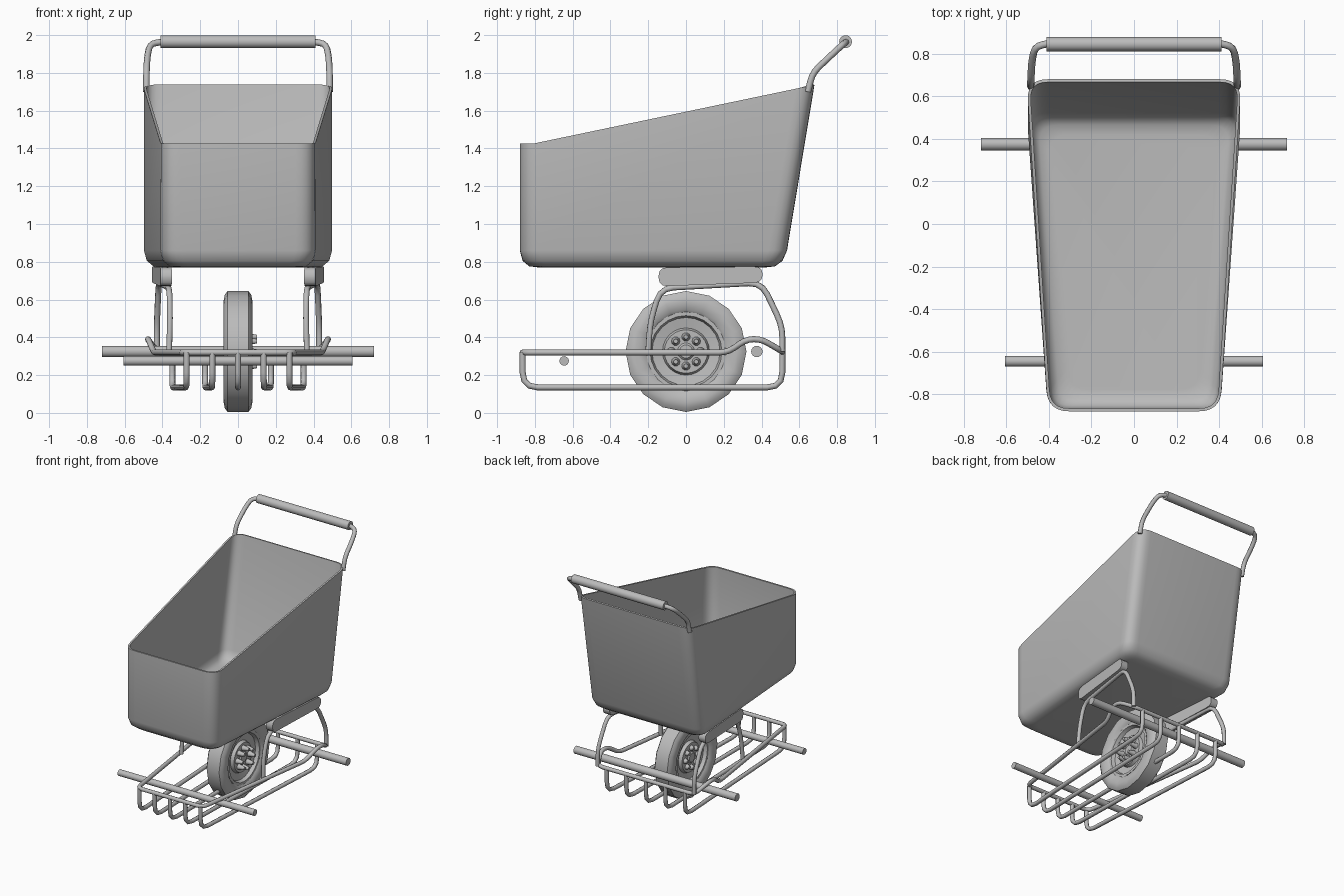
import bpy, bmesh, math
from mathutils import Vector

old = bpy.data.objects.get("Cube")
if old:
    bpy.data.objects.remove(old, do_unlink=True)

GREY = (0.5, 0.5, 0.5, 1)
mat = bpy.data.materials.new("plain grey")
mat.use_nodes = True
mat.diffuse_color = GREY
mat.node_tree.nodes["Principled BSDF"].inputs["Base Color"].default_value = GREY


def finish(obj, angle=40):
    obj.data.materials.clear()
    obj.data.materials.append(mat)
    bpy.ops.object.select_all(action='DESELECT')
    obj.select_set(True)
    bpy.context.view_layer.objects.active = obj
    bpy.ops.object.shade_smooth_by_angle(angle=math.radians(angle))
    return obj


def from_bmesh(name, bm, angle=40):
    bmesh.ops.recalc_face_normals(bm, faces=bm.faces)
    mesh = bpy.data.meshes.new(name)
    bm.to_mesh(mesh)
    bm.free()
    obj = bpy.data.objects.new(name, mesh)
    bpy.context.collection.objects.link(obj)
    return finish(obj, angle)


def rounded(points, radius, closed=False, steps=3):
    """Replace each corner of a path by a short arc."""
    pts = [Vector(p) for p in points]
    out = []
    for i, p in enumerate(pts):
        if not closed and i in (0, len(pts) - 1):
            out.append(p)
            continue
        a, b = pts[i - 1] - p, pts[(i + 1) % len(pts)] - p
        s = p + a.normalized() * min(radius, a.length * 0.45)
        e = p + b.normalized() * min(radius, b.length * 0.45)
        for k in range(steps + 1):
            t = k / steps
            out.append(s * (1 - t) ** 2 + p * 2 * t * (1 - t) + e * t * t)
    return out


def tube(name, points, r=0.016, bend=0.06, closed=False):
    curve = bpy.data.curves.new(name, 'CURVE')
    curve.dimensions = '3D'
    curve.bevel_depth = r
    curve.bevel_resolution = 2
    curve.use_fill_caps = True
    path = rounded(points, bend, closed)
    spline = curve.splines.new('POLY')
    spline.points.add(len(path) - 1)
    for sp, p in zip(spline.points, path):
        sp.co = (*p, 1)
    spline.use_cyclic_u = closed
    obj = bpy.data.objects.new(name, curve)
    bpy.context.collection.objects.link(obj)
    bpy.ops.object.select_all(action='DESELECT')
    obj.select_set(True)
    bpy.context.view_layer.objects.active = obj
    bpy.ops.object.convert(target='MESH')
    return finish(bpy.context.object, 50)


def rod(name, half, y, z, r, sides=16):
    bpy.ops.mesh.primitive_cylinder_add(vertices=sides, radius=r, depth=2 * half,
                                        location=(0, y, z), rotation=(0, math.pi / 2, 0))
    obj = bpy.context.object
    obj.name = name
    return finish(obj)


def lathe(name, profile, sides, z, angle=40):
    """Turn a closed (radius, x) profile round the wheel axle."""
    bm = bmesh.new()
    rings = []
    for i in range(sides):
        a = 2 * math.pi * i / sides
        rings.append([bm.verts.new((x, r * math.sin(a), z + r * math.cos(a))) for r, x in profile])
    n = len(profile)
    for i in range(sides):
        p, q = rings[i], rings[(i + 1) % sides]
        for j in range(n):
            k = (j + 1) % n
            bm.faces.new((p[j], p[k], q[k], q[j]))
    bmesh.ops.remove_doubles(bm, verts=bm.verts, dist=0.0001)
    return from_bmesh(name, bm, angle)


# Tub: stacked rounded outlines, wider and leaning outwards at the back
def rim_height(y):
    return max(1.425, 1.44 + 0.209 * (y + 0.74))


def outline(inset, back):
    f, b = 0.405 - inset, 0.505 - inset
    y0, y1 = -0.88 + inset, back - inset
    return rounded([(-f, y0, 0), (f, y0, 0), (b, y1, 0), (-b, y1, 0)], 0.1, True, 6)


def back_at(z):
    return 0.535 + (z - 0.86) * 0.165


bm = bmesh.new()
rings = []
for inset, z in ((0.1, 0.77), (0.05, 0.776), (0.015, 0.805), (0, 0.86), (0, None)):
    loop = outline(inset, back_at(z if z else 1.74))
    rings.append([bm.verts.new((p.x, p.y, z if z else rim_height(p.y))) for p in loop])
for low, high in zip(rings, rings[1:]):
    for i in range(len(low)):
        j = (i + 1) % len(low)
        bm.faces.new((low[i], low[j], high[j], high[i]))
bm.faces.new(rings[0])
tub = from_bmesh("tub", bm)
shell = tub.modifiers.new("wall", 'SOLIDIFY')
shell.thickness = 0.014
shell.offset = -1
bpy.ops.object.modifier_apply(modifier="wall")
finish(tub)

# Handle: two bent arms and a grip
for side, s in (("left", 1), ("right", -1)):
    tube(side + "_handle_arm", [(s * 0.485, 0.645, 1.70), (s * 0.485, 0.67, 1.80),
                                (s * 0.48, 0.765, 1.89), (s * 0.465, 0.835, 1.955),
                                (s * 0.39, 0.85, 1.965)], 0.017, 0.045)
rod("handle_grip", 0.41, 0.845, 1.965, 0.034)

# Tyre, rim and hub
AXLE = 0.325


def both_sides(half):
    return half + [(r, -x) for r, x in reversed(half)]


lathe("tyre", both_sides([(0.205, 0.05), (0.225, 0.068), (0.27, 0.076),
                          (0.30, 0.07), (0.32, 0.055)]), 16, AXLE, 35)
lathe("rim", both_sides([(0.21, 0.058), (0.19, 0.058), (0.18, 0.03), (0.125, 0.02),
                         (0.115, 0.045), (0.045, 0.045), (0.035, 0.055), (0, 0.055)]), 24, AXLE)
for s, reach in ((1, 0.1), (-1, 0.07)):
    for i in range(8):
        a = math.pi * i / 4
        bpy.ops.mesh.primitive_cone_add(
            vertices=10, radius1=0.024, radius2=0.012, depth=reach - 0.04,
            location=(s * (reach + 0.04) / 2, 0.077 * math.sin(a), AXLE + 0.077 * math.cos(a)),
            rotation=(0, s * math.pi / 2, 0))
        bpy.context.object.name = "wheel_bolt"
        finish(bpy.context.object)

# Crossing rods at front and back
rod("rear_cross_rod", 0.72, 0.375, 0.325, 0.03)
rod("front_cross_rod", 0.605, -0.645, 0.275, 0.025)

# Upper frame loop, arching over the rear rod
right_side = [(0.29, -0.865, 0.32), (0.445, 0.22, 0.32), (0.475, 0.32, 0.39),
              (0.478, 0.40, 0.39), (0.43, 0.51, 0.325)]
tube("basket_frame", right_side + [(-x, y, z) for x, y, z in reversed(right_side)],
     bend=0.045, closed=True)

# Basket rails, fanned out towards the back
for i in range(-2, 3):
    front, back = i * 0.136, i * 0.174
    tube("basket_rail", [(front, -0.865, 0.32), (front, -0.865, 0.135),
                         (back, 0.51, 0.135), (back, 0.51, 0.325)], bend=0.08)

# Legs and mounting pads under the tub
for side, s in (("left", 1), ("right", -1)):
    tube(side + "_leg_loop", [(s * 0.365, -0.2, 0.32), (s * 0.36, -0.19, 0.48),
                              (s * 0.362, -0.135, 0.66), (s * 0.42, 0.40, 0.69),
                              (s * 0.43, 0.51, 0.46), (s * 0.43, 0.51, 0.325)], bend=0.07)
    bm = bmesh.new()
    profile = rounded([(0, -0.145, 0.67), (0, 0.405, 0.69), (0, 0.405, 0.775),
                       (0, -0.145, 0.77)], 0.045, True)
    walls = [[bm.verts.new((s * (0.38 + (p.y + 0.14) * 0.085) + w, p.y, p.z)) for p in profile]
             for w in (-0.03, 0.03)]
    for i in range(len(profile)):
        j = (i + 1) % len(profile)
        bm.faces.new((walls[0][i], walls[0][j], walls[1][j], walls[1][i]))
    for wall in walls:
        bm.faces.new(wall)
    from_bmesh(side + "_mounting_pad", bm)
